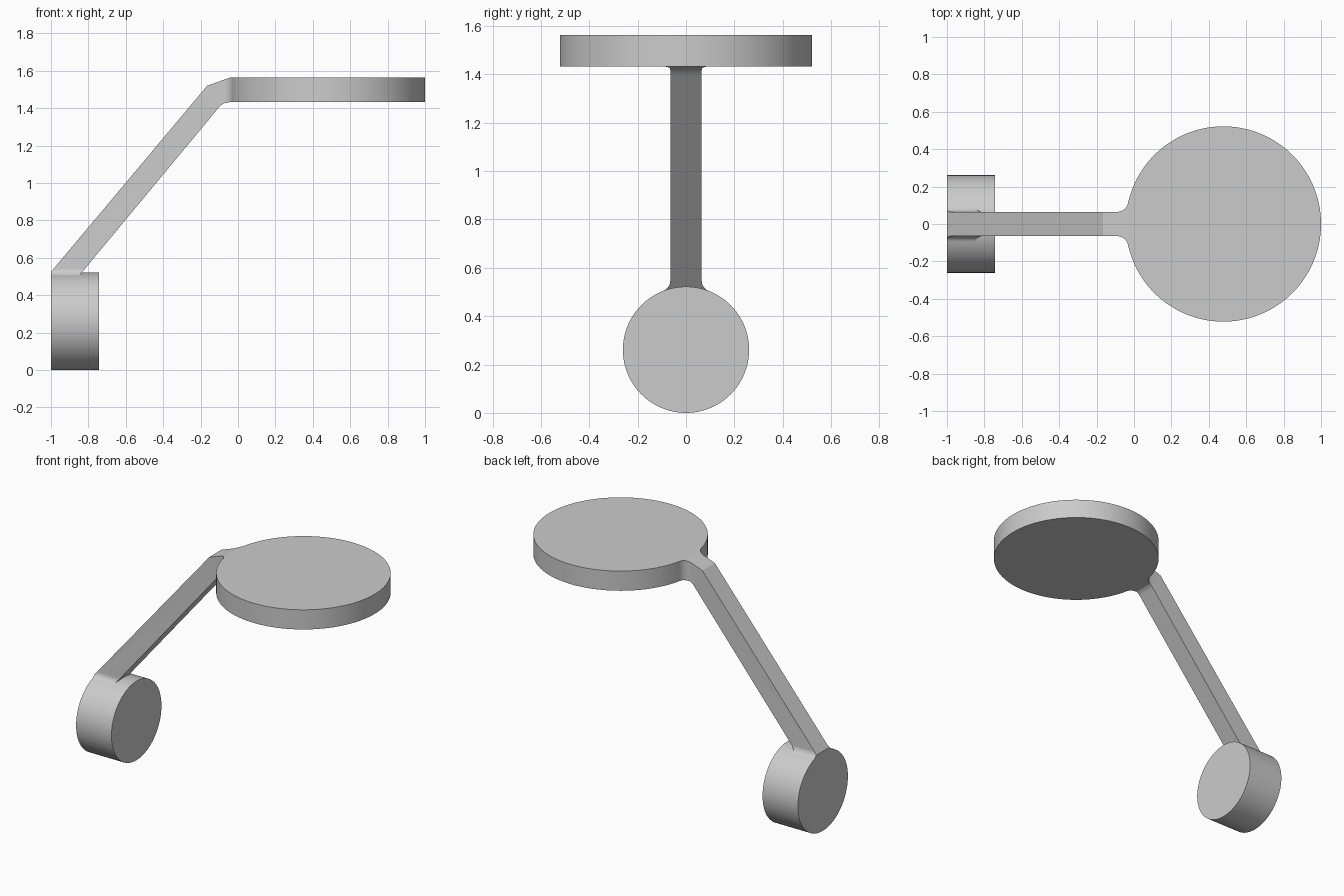
import bpy, bmesh
from math import pi, sin, cos, sqrt, atan2

if "Cube" in bpy.data.objects:
    bpy.data.objects.remove(bpy.data.objects["Cube"])


def prism(name, pts, axis, lo, hi):
    """Extrude a 2D outline along one axis."""
    place = {'x': lambda a, b, t: (t, a, b),
             'y': lambda a, b, t: (a, t, b),
             'z': lambda a, b, t: (a, b, t)}[axis]
    bm = bmesh.new()
    low = [bm.verts.new(place(a, b, lo)) for a, b in pts]
    high = [bm.verts.new(place(a, b, hi)) for a, b in pts]
    bm.faces.new(low)
    bm.faces.new(high)
    n = len(pts)
    for i in range(n):
        j = (i + 1) % n
        bm.faces.new((low[i], low[j], high[j], high[i]))
    bmesh.ops.recalc_face_normals(bm, faces=bm.faces)
    me = bpy.data.meshes.new(name)
    bm.to_mesh(me)
    bm.free()
    ob = bpy.data.objects.new(name, me)
    bpy.context.collection.objects.link(ob)
    return ob


def arc(cx, cy, r, a0, a1, n):
    return [(cx + r * cos(a0 + (a1 - a0) * i / n),
             cy + r * sin(a0 + (a1 - a0) * i / n)) for i in range(n + 1)]


def fillet(R, half, r):
    """Fillet from a disc edge to a neck running along +u; returns arc and disc angle."""
    v = half + r
    u = sqrt((R + r) ** 2 - v * v)
    a = atan2(v, u)
    return arc(u, v, r, a + pi, 1.5 * pi, 10), a


def combine(ob, other, op):
    mod = ob.modifiers.new("join", 'BOOLEAN')
    mod.operation = op
    mod.solver = 'EXACT'
    mod.object = other
    bpy.context.view_layer.objects.active = ob
    bpy.ops.object.modifier_apply(modifier=mod.name)
    bpy.data.objects.remove(other)


HALF = 0.065
PX, PR = 0.478, 0.522     # plate centre and radius
WR = 0.261                # wheel radius and centre height

# side profile of the sloping arm and flat plate
side = [(-1, 0.525), (-1, 0.40), (-0.936, 0.40), (-0.108, 1.397), (-0.095, 1.413),
        (-0.075, 1.426), (-0.04, 1.433), (1.1, 1.433), (1.1, 1.563),
        (-0.045, 1.563), (-0.165, 1.52)]

# plate and arm: top outline cut by the side profile
f, a = fillet(PR, HALF, 0.06)
outline = f + [(PX + 1.0, HALF), (PX + 1.0, -HALF)]
outline += [(u, -v) for u, v in reversed(f)]
outline += arc(0, 0, PR, -a, a - 2 * pi, 128)[1:-1]
body = prism("plate_and_arm", [(PX - u, v) for u, v in outline], 'z', 0.3, 1.7)
combine(body, prism("side_cut", side, 'y', -0.7, 0.7), 'INTERSECT')

# flared foot of the arm, where it meets the wheel
f, a = fillet(WR, HALF, 0.045)
flare_pts = [(v, WR + u) for u, v in f] + [(-v, WR + u) for u, v in reversed(f)] + [(0, 0.42)]
flare = prism("arm_flare", flare_pts, 'x', -1, -0.74)
combine(flare, prism("side_cut", side, 'y', -0.7, 0.7), 'INTERSECT')

# upright round end
wheel = prism("round_end", arc(0, WR, WR, 0, 2 * pi, 128)[:-1], 'x', -1, -0.742)
combine(body, flare, 'UNION')
combine(body, wheel, 'UNION')

bpy.ops.object.select_all(action='DESELECT')
body.select_set(True)
bpy.context.view_layer.objects.active = body
bpy.ops.object.shade_smooth_by_angle(angle=0.4)
